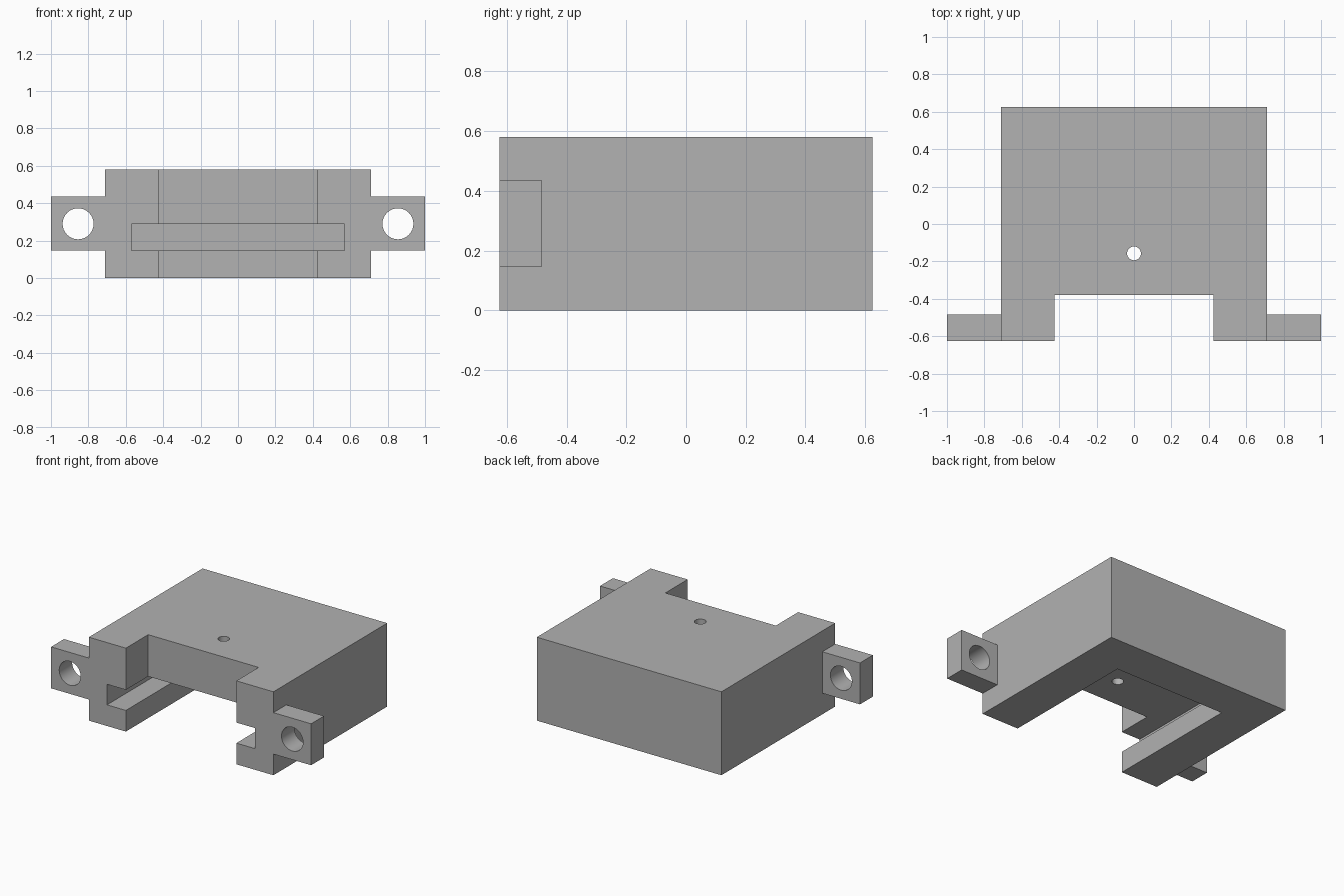
import bpy
import math

default_cube = bpy.data.objects.get("Cube")
if default_cube:
    bpy.data.objects.remove(default_cube, do_unlink=True)

# Main dimensions
HALF_W, HALF_D, HEIGHT = 0.71, 0.625, 0.58
MID = HEIGHT / 2
LUG_LOW, LUG_HIGH = 0.147, 0.435
OVER = 0.1  # how far cutters pass beyond the body

grey = bpy.data.materials.new("plain grey")
grey.use_nodes = True
colour = (0.445, 0.445, 0.445, 1)
grey.diffuse_color = colour
grey.node_tree.nodes["Principled BSDF"].inputs["Base Color"].default_value = colour


def box(name, x, y, z):
    """Box from three (low, high) ranges."""
    spans = (x, y, z)
    bpy.ops.mesh.primitive_cube_add(size=1, location=[(a + b) / 2 for a, b in spans])
    ob = bpy.context.object
    ob.name = name
    ob.scale = [b - a for a, b in spans]
    bpy.ops.object.transform_apply(location=True, rotation=True, scale=True)
    ob.data.materials.append(grey)
    return ob


def rod(name, radius, length, centre, tilt=0):
    bpy.ops.mesh.primitive_cylinder_add(
        vertices=32, radius=radius, depth=length, location=centre, rotation=(tilt, 0, 0))
    ob = bpy.context.object
    ob.name = name
    ob.data.materials.append(grey)
    return ob


def combine(target, tool, operation):
    """Apply a boolean and discard the helper."""
    tool.hide_render = True
    mod = target.modifiers.new(operation.title(), "BOOLEAN")
    mod.object, mod.operation, mod.solver = tool, operation, "EXACT"
    bpy.context.view_layer.objects.active = target
    bpy.ops.object.modifier_apply(modifier=mod.name)
    bpy.data.objects.remove(tool, do_unlink=True)


# Solid housing block
housing = box("housing", (-HALF_W, HALF_W), (-HALF_D, HALF_D), (0, HEIGHT))

# Mounting lugs flush with the front, each with a screw hole
for side in (-1, 1):
    x = sorted((side * (HALF_W - OVER), side))
    lug = box("mounting_lug", x, (-HALF_D, -0.483), (LUG_LOW, LUG_HIGH))
    combine(housing, lug, "UNION")
    hole = rod("screw_hole_cutter", 0.083, 0.4, (side * 0.855, -0.55, MID), math.pi / 2)
    combine(housing, hole, "DIFFERENCE")

# Front notch, bottom opening, and the wider slot undercutting its rim
front = -HALF_D - OVER
for name, half, back, low, high in (
    ("front_notch_cutter", 0.425, -0.38, -OVER, HEIGHT + OVER),
    ("bottom_opening_cutter", 0.425, 0.345, -OVER, MID),
    ("slot_cutter", 0.57, 0.487, LUG_LOW, MID),
):
    combine(housing, box(name, (-half, half), (front, back), (low, high)), "DIFFERENCE")

# Small pin hole down through the roof
combine(housing, rod("pin_hole_cutter", 0.037, 0.6, (0, -0.157, 0.5)), "DIFFERENCE")

# Smooth only the hole walls
bpy.ops.object.select_all(action="DESELECT")
housing.select_set(True)
bpy.context.view_layer.objects.active = housing
bpy.ops.object.shade_smooth_by_angle(angle=math.radians(30))
